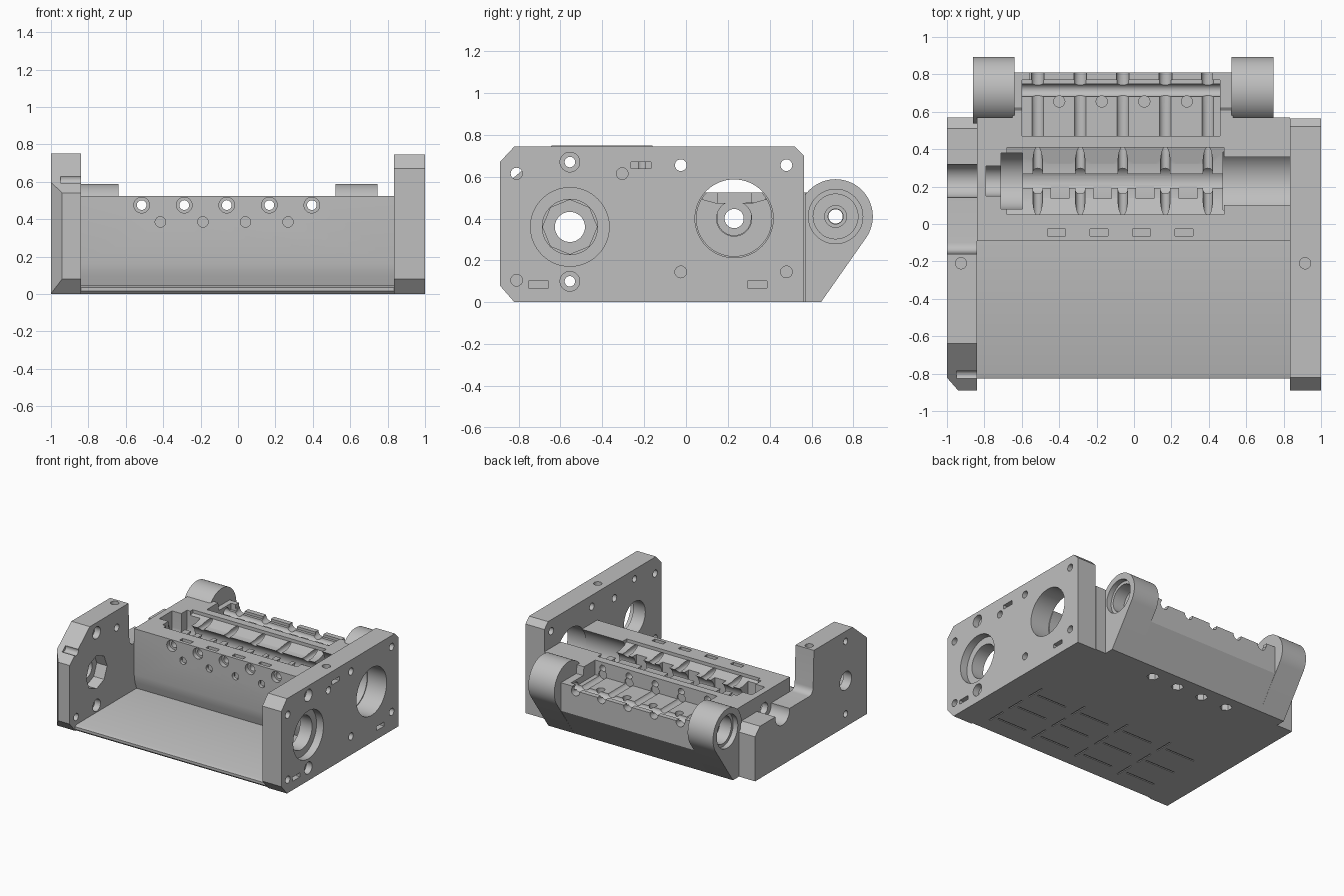
import bpy, bmesh
from math import sin, cos, radians, pi
from mathutils import Matrix, Vector

old = bpy.data.objects.get("Cube")
if old:
    bpy.data.objects.remove(old, do_unlink=True)

grey = bpy.data.materials.new("light grey")
grey.use_nodes = True
GREY = (0.52, 0.52, 0.52, 1)
grey.diffuse_color = GREY
grey.node_tree.nodes["Principled BSDF"].inputs["Base Color"].default_value = GREY


def make(bm, name="cutter"):
    bmesh.ops.recalc_face_normals(bm, faces=bm.faces)
    me = bpy.data.meshes.new(name)
    bm.to_mesh(me)
    bm.free()
    me.materials.append(grey)
    ob = bpy.data.objects.new(name, me)
    bpy.context.collection.objects.link(ob)
    return ob


def box(x, y, z, name="cutter"):
    """Box from three (low, high) ranges."""
    bm = bmesh.new()
    r = bmesh.ops.create_cube(bm, size=1)
    for v in r["verts"]:
        v.co = [a + (b - a) * (c + 0.5) for (a, b), c in zip((x, y, z), v.co)]
    return make(bm, name)


def rod(axis, lo, hi, a, b, r, seg=40):
    """Cylinder along an axis; a and b are the other two coordinates in order."""
    rot = {"x": Matrix.Rotation(pi / 2, 4, "Y"), "y": Matrix.Rotation(pi / 2, 4, "X"),
           "z": Matrix.Identity(4)}[axis]
    mid = (lo + hi) / 2
    pos = {"x": (mid, a, b), "y": (a, mid, b), "z": (a, b, mid)}[axis]
    bm = bmesh.new()
    bmesh.ops.create_cone(bm, cap_ends=True, segments=seg, radius1=r, radius2=r,
                          depth=hi - lo, matrix=Matrix.Translation(pos) @ rot)
    return make(bm)


def prism(pts, lo, hi, name="cutter", axis="x"):
    """Extrude a profile along x (points are y, z) or along z (points are x, y)."""
    bm = bmesh.new()
    vs = [bm.verts.new((lo, *p) if axis == "x" else (*p, lo)) for p in pts]
    face = bm.faces.new(vs)
    r = bmesh.ops.extrude_face_region(bm, geom=[face])
    move = Vector((hi - lo, 0, 0)) if axis == "x" else Vector((0, 0, hi - lo))
    bmesh.ops.translate(bm, vec=move, verts=[g for g in r["geom"] if isinstance(g, bmesh.types.BMVert)])
    return make(bm, name)


def carve(ob, cutters):
    """Subtract cutters, bake the result, and shade it."""
    for c in cutters:
        c.hide_render = True
        m = ob.modifiers.new("cut", "BOOLEAN")
        m.operation, m.solver, m.object = "DIFFERENCE", "EXACT", c
    bpy.context.view_layer.update()
    dg = bpy.context.evaluated_depsgraph_get()
    me = bpy.data.meshes.new_from_object(ob.evaluated_get(dg))
    ob.modifiers.clear()
    ob.data = me
    me.materials.clear()
    me.materials.append(grey)
    for c in cutters:
        bpy.data.objects.remove(c, do_unlink=True)
    bpy.ops.object.select_all(action="DESELECT")
    ob.select_set(True)
    bpy.context.view_layer.objects.active = ob
    bpy.ops.object.shade_smooth_by_angle(angle=radians(30))


SCREW_X = [-0.515 + 0.2275 * i for i in range(5)]
NUT_X = [-0.415 + 0.2275 * i for i in range(4)]
ROLL_Y, ROLL_Z = -0.555, 0.36      # front roller axis
CAM_Y, CAM_Z = 0.23, 0.40          # trough axis
PIN_Y, PIN_Z, PIN_R = 0.715, 0.41, 0.178   # hinge axis
SMALL = [(-0.81, 0.615), (-0.81, 0.105), (-0.305, 0.615), (-0.025, 0.655),
         (0.48, 0.655), (-0.025, 0.145), (0.48, 0.145)]
BOLTS = (0.67, 0.10)

# right-hand image side: tall wall with a big bore
wall = prism([(-0.89, 0.08), (-0.82, 0), (0.565, 0), (0.565, 0.7), (0.52, 0.745),
              (-0.82, 0.745), (-0.89, 0.67)], 0.835, 1, "left_wall")
cuts = [rod("x", 0.8, 1.1, CAM_Y, CAM_Z, 0.187, 64),
        rod("x", 0.94, 1.1, ROLL_Y, ROLL_Z, 0.188, 64),
        rod("x", 0.8, 1.1, ROLL_Y, ROLL_Z, 0.132, 48),
        rod("z", 0.6, 0.8, 0.915, -0.21, 0.03)]
cuts += [rod("x", 0.8, 1.1, y, z, 0.028, 24) for y, z in SMALL]
for z in BOLTS:
    cuts += [rod("x", 0.8, 1.1, ROLL_Y, z, 0.025), rod("x", 0.95, 1.1, ROLL_Y, z, 0.047)]
cuts += [box((0.94, 1.1), (y - 0.047, y + 0.047), (z - 0.016, z + 0.016))
         for y, z in ((-0.215, 0.655), (-0.705, 0.085), (0.34, 0.085))]
carve(wall, cuts)

# opposite wall: tall at the front, stepped down at the back with an open slot
step = [(-0.10 + 0.05 * cos(a), 0.46 + 0.05 * sin(a))
        for a in [radians(270 - 15 * i) for i in range(7)]]
wall = prism([(-0.89, 0.08), (-0.82, 0), (0.57, 0), (0.57, 0.35), (0.51, 0.41)] + step
             + [(-0.16, 0.75), (-0.64, 0.75), (-0.89, 0.54)], -1, -0.84, "right_wall")
cuts = [prism([(-1.01, -0.81), (-0.94, -0.89), (-0.94, -1), (-1.1, -1)], -0.1, 0.9, axis="z"),
        rod("x", -1.1, -0.8, CAM_Y, CAM_Z, 0.088),
        rod("x", -1.1, -0.8, ROLL_Y, ROLL_Z, 0.072),
        rod("x", -0.93, -0.8, ROLL_Y, ROLL_Z, 0.13, 8),
        rod("z", 0.6, 0.8, -0.925, -0.21, 0.03)]
cuts += [rod("x", -0.95, -0.8, y, z, 0.028, 24) for y, z in SMALL if y < 0]
for z in BOLTS:
    cuts += [rod("x", -1.1, -0.8, ROLL_Y, z, 0.025), rod("x", -0.89, -0.8, ROLL_Y, z, 0.047)]
carve(wall, cuts)

# floor plate with shallow grid grooves underneath
floor = prism([(-0.825, 0.015), (-0.81, 0), (0, 0), (0, 0.045), (-0.8, 0.045), (-0.825, 0.035)],
              -0.84, 0.835, "floor_plate")
cuts = []
for i in range(4):
    for j in range(3):
        x, y = -0.6 + 0.4 * i, -0.65 + 0.22 * j
        cuts += [box((x - 0.13, x + 0.13), (y, y + 0.012), (-0.1, 0.006)),
                 box((x + 0.16, x + 0.172), (y - 0.05, y + 0.1), (-0.1, 0.006))]
carve(floor, cuts)

# central block with the stepped trough
core = prism([(-0.05, 0), (0.57, 0), (0.57, 0.525), (-0.09, 0.525), (-0.09, 0.165),
              (-0.08, 0.1), (-0.06, 0.045)], -0.84, 0.835, "central_block")
cuts = [rod("x", 0.475, 0.9, CAM_Y, CAM_Z, 0.18, 64),
        prism([(0.14, 0.475), (0.32, 0.475), (0.41, 0.5), (0.41, 0.6), (0.05, 0.6), (0.05, 0.5)],
              -0.68, 0.48),
        rod("x", -0.6, 0.48, CAM_Y, CAM_Z, 0.084),
        rod("x", -0.71, -0.595, CAM_Y, CAM_Z, 0.15, 48),
        box((-0.71, -0.595), (0.08, 0.38), (CAM_Z, 0.6)),
        rod("x", -0.79, -0.7, CAM_Y, CAM_Z, 0.08),
        box((-0.79, -0.7), (0.15, 0.31), (CAM_Z, 0.6)),
        rod("x", -0.9, -0.7, CAM_Y, CAM_Z, 0.046),
        box((-0.6, 0.46), (0.47, 0.7), (0.41, 0.6))]
for x in SCREW_X:
    cuts += [rod("y", -0.2, 0.6, x, 0.475, 0.026, 24), rod("y", -0.2, -0.055, x, 0.475, 0.042, 24),
             rod("y", 0.46, 0.7, x, 0.425, 0.035, 24)]
for x in NUT_X:
    cuts += [rod("y", -0.2, 0.03, x, 0.385, 0.028, 24),
             box((x - 0.048, x + 0.048), (-0.063, -0.028), (0.34, 0.6)),
             box((x + 0.02 - 0.048, x + 0.02 + 0.048), (0.137, 0.323), (0.32, 0.6)),
             rod("z", -0.1, 0.1, x, 0.53, 0.045, 6)]
carve(core, cuts)

# rear hinge ledge between the bosses
ledge = prism([(0.57, 0), (0.645, 0), (0.81, 0.24), (0.81, 0.46), (0.62, 0.46), (0.61, 0.525),
               (0.57, 0.525)], -0.65, 0.53, "hinge_ledge")
cuts = [box((-0.6, 0.46), (0.5, 0.77), (0.41, 0.6)),
        box((-0.56, 0.42), (0.76, 0.9), (0.43, 0.6)),
        rod("x", -0.7, 0.6, PIN_Y, PIN_Z, 0.034)]
cuts += [rod("y", 0.5, 0.9, x, 0.425, 0.035, 24) for x in SCREW_X]
cuts += [rod("z", 0.25, 0.6, x + 0.015, 0.655, 0.03, 24) for x in NUT_X]
carve(ledge, cuts)

# hinge bosses, bored from their outer ends
arc = [(PIN_Y + PIN_R * cos(a), PIN_Z + PIN_R * sin(a))
       for a in [radians(-35 + 5 * i) for i in range(44)]]
for name, inner, outer in (("right_hinge_boss", -0.64, -0.86), ("left_hinge_boss", 0.52, 0.745)):
    out = 1 if outer > 0 else -1
    boss = prism([(0.55, 0), (0.645, 0)] + arc + [(0.55, PIN_Z)],
                 min(inner, outer), max(inner, outer), name)
    cuts = []
    for r, depth in ((0.13, 0.04), (0.107, 0.14), (0.052, 0.17), (0.036, 0.4)):
        ends = sorted((outer + out * 0.1, outer - out * depth))
        cuts.append(rod("x", *ends, PIN_Y, PIN_Z, r, 48))
    carve(boss, cuts)
